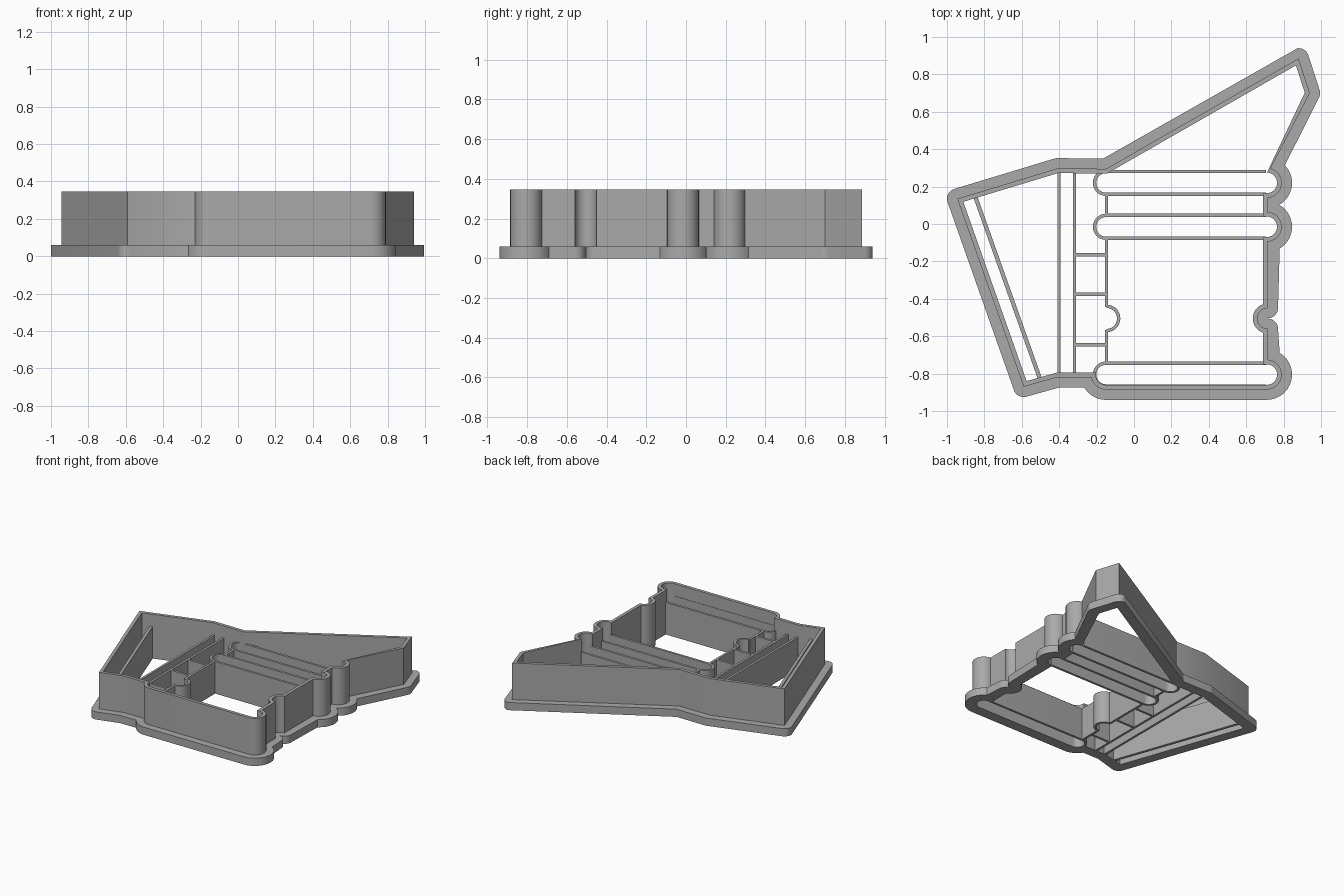
import bpy, bmesh, math
from math import pi, cos, sin, acos, asin, atan2, radians
from mathutils import Vector

if "Cube" in bpy.data.objects:
    bpy.data.objects.remove(bpy.data.objects["Cube"])

WALL_TOP, FLANGE_TOP, RIB_TOP = 0.345, 0.06, 0.25
WALL, LIP = 0.025, 0.055
EDGE_X = 0.715                     # straight right-hand wall
BUMP_X, BUMP_R = 0.71, 0.08        # rounded ends on the right-hand wall
SLOTS = (0.22, -0.015, -0.805)     # slot centre lines
NOTCH_Y, NOTCH_R = -0.505, 0.055
CAP_X = -0.15                      # left end of the slots
CORNERS = [(0.735, 0.295), (0.94, 0.70), (0.88, 0.885), (-0.15, 0.295), (-0.41, 0.297),
           (-0.945, 0.135), (-0.59, -0.87), (-0.41, -0.82), (-0.235, -0.82)]

grey = bpy.data.materials.new("plain grey")
grey.use_nodes = True
colour = (0.40, 0.40, 0.40, 1)
grey.diffuse_color = colour
grey.node_tree.nodes["Principled BSDF"].inputs["Base Color"].default_value = colour


def arc(x, y, r, a, b, n=14):
    return [(x + r * cos(a + (b - a) * i / n), y + r * sin(a + (b - a) * i / n))
            for i in range(n + 1)]


def corner(before, at, after, d):
    """Offset one corner: rounded when growing outwards, mitred otherwise."""
    p, q, r = Vector(before), Vector(at), Vector(after)
    e, f = (q - p).normalized(), (r - q).normalized()
    n1, n2 = Vector((e.y, -e.x)), Vector((f.y, -f.x))
    turn = e.x * f.y - e.y * f.x
    if d > 0 and turn > 0:
        a = atan2(n1.y, n1.x)
        return arc(q.x, q.y, d, a, a + asin(min(1, turn)), 8)
    m = q + (n1 + n2) * d / (1 + n1.dot(n2))
    return [(m.x, m.y)]


def outline(d):
    """Silhouette of the cutter grown by d."""
    r = BUMP_R + d
    half = acos((EDGE_X + d - BUMP_X) / r)
    if d > 0:
        half = min(half, asin(0.116 / r))
    top, mid, low = SLOTS
    pts = []
    for p, q, s in zip(CORNERS, CORNERS[1:], CORNERS[2:]):
        pts += corner(p, q, s, d)
    start = pi - asin((CORNERS[-1][1] - d - low) / r)
    pts += arc(CAP_X, low, r, start, 1.5 * pi)
    pts += arc(BUMP_X, low, r, -pi / 2, half)
    if d > 0:
        pts += arc(EDGE_X, NOTCH_Y - NOTCH_R - 0.001, d, 0, pi / 2, 8)
        pts += arc(EDGE_X, NOTCH_Y + NOTCH_R + 0.001, d, -pi / 2, 0, 8)
    else:
        a = acos(d / (NOTCH_R - d))
        pts += arc(EDGE_X, NOTCH_Y, NOTCH_R - d, 2 * pi - a, a, 18)
    pts += arc(BUMP_X, mid, r, -half, half)
    pts += arc(BUMP_X, top, r, -half, radians(75 - 560 * d))
    return pts


def prism(name, loops, top):
    """Extrude an outer loop, with optional holes, from the ground to top."""
    bm = bmesh.new()
    edges = []
    for loop in loops:
        vs = [bm.verts.new((x, y, 0)) for x, y in loop]
        edges += [bm.edges.new((v, vs[(i + 1) % len(vs)])) for i, v in enumerate(vs)]
    bmesh.ops.triangle_fill(bm, edges=edges, use_beauty=True)
    ext = bmesh.ops.extrude_face_region(bm, geom=bm.faces[:])
    bmesh.ops.translate(bm, vec=(0, 0, top),
                        verts=[g for g in ext["geom"] if isinstance(g, bmesh.types.BMVert)])
    bmesh.ops.recalc_face_normals(bm, faces=bm.faces)
    mesh = bpy.data.meshes.new(name)
    bm.to_mesh(mesh)
    bm.free()
    mesh.materials.append(grey)
    ob = bpy.data.objects.new(name, mesh)
    bpy.context.collection.objects.link(ob)
    bpy.ops.object.select_all(action="DESELECT")
    ob.select_set(True)
    bpy.context.view_layer.objects.active = ob
    bpy.ops.object.shade_smooth_by_angle(angle=radians(30))
    return ob


def rib(name, a, b, width=0.018):
    a, b = Vector(a), Vector(b)
    e = (b - a).normalized() * width / 2
    n = Vector((e.y, -e.x))
    prism(name, [[tuple(p) for p in (a + n, b + n, b - n, a - n)]], RIB_TOP)


# Outer cutting wall and the wide lip around its foot
inner = outline(-WALL)
prism("cutting_wall", [outline(0), inner], WALL_TOP)
prism("base_lip", [outline(LIP), inner], FLANGE_TOP)

# Long slots: two rails joined by a rounded left end
for label, y in zip(("upper", "middle", "lower"), SLOTS):
    out, ins = 0.07, 0.052
    right = 0.705
    loop = [(right, y + out)] + arc(CAP_X, y, out, pi / 2, 1.5 * pi) + [(right, y - out)]
    loop += [(right, y - ins)] + arc(CAP_X, y, ins, 1.5 * pi, pi / 2) + [(right, y + ins)]
    prism(label + "_slot", [loop], RIB_TOP)

# Long straight ribs on the left
rib("left_long_rib", (-0.401, -0.81), (-0.401, 0.28))
rib("right_long_rib", (-0.318, -0.80), (-0.318, 0.28))
rib("slanted_rib", (-0.85, 0.15), (-0.502, -0.83), 0.022)

# Left side of the large window, with a half-round bulge
side = -0.147
rib("window_side_upper", (side, -0.08), (side, NOTCH_Y + 0.062))
rib("window_side_lower", (side, NOTCH_Y - 0.062), (side, -0.74))
prism("window_bulge", [arc(side, NOTCH_Y, 0.074, -pi / 2, pi / 2)
                       + arc(side, NOTCH_Y, 0.056, pi / 2, -pi / 2)], RIB_TOP)
rib("slot_spacer", (side, 0.05), (side, 0.155))

# Short rungs
for i, y in enumerate((-0.165, -0.375, -0.645)):
    rib(f"rung_{i + 1}", (-0.318, y), (side, y))
